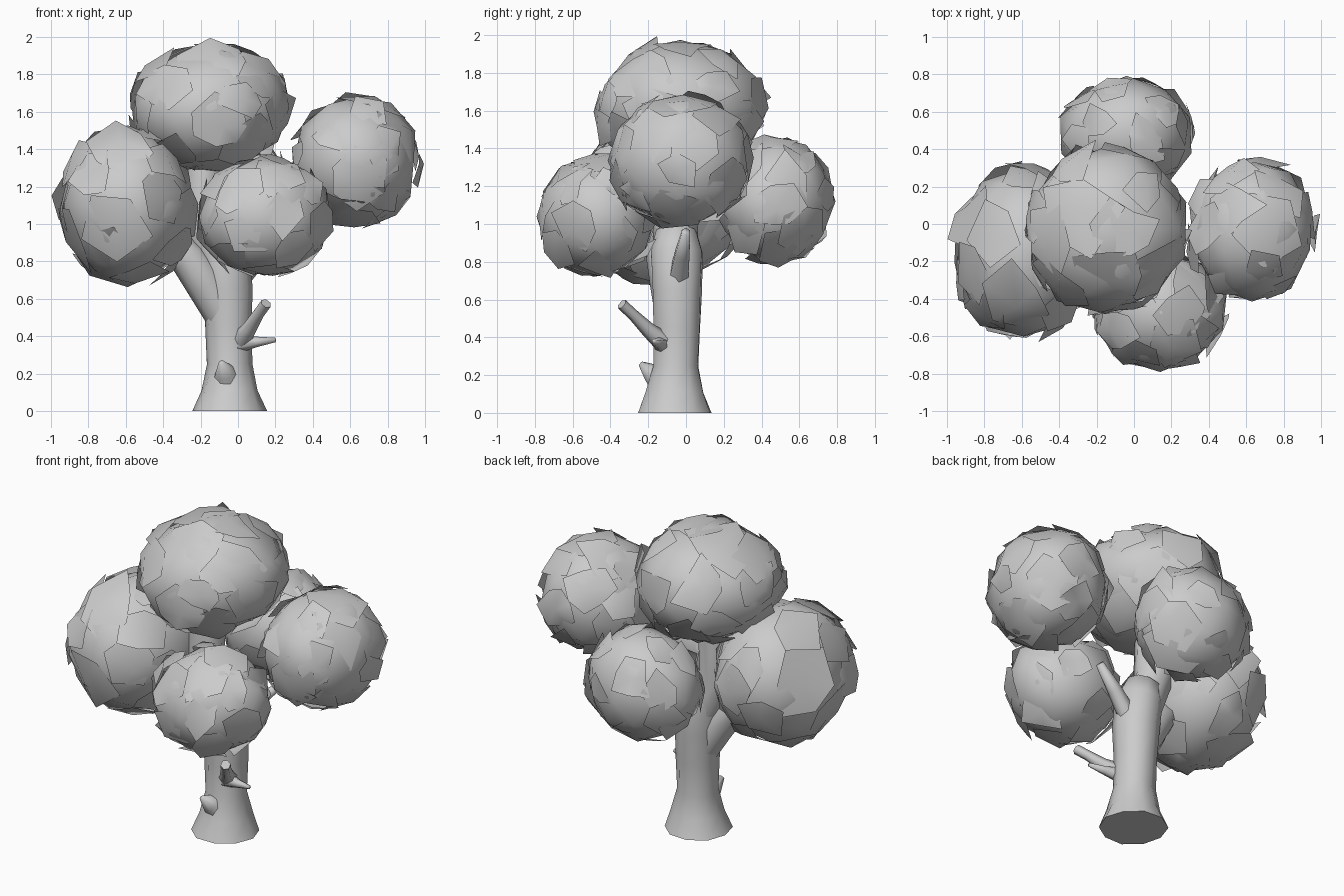
import bpy, bmesh, math, random
from mathutils import Vector

if "Cube" in bpy.data.objects:
    bpy.data.objects.remove(bpy.data.objects["Cube"])

random.seed(11)
grey = bpy.data.materials.new("pale grey")
grey.diffuse_color = (0.6, 0.6, 0.6, 1)
grey.use_nodes = True
grey.node_tree.nodes["Principled BSDF"].inputs["Base Color"].default_value = grey.diffuse_color


def finish(name, bm, angle):
    me = bpy.data.meshes.new(name)
    bm.to_mesh(me)
    bm.free()
    ob = bpy.data.objects.new(name, me)
    bpy.context.collection.objects.link(ob)
    me.materials.append(grey)
    bpy.ops.object.select_all(action='DESELECT')
    ob.select_set(True)
    bpy.context.view_layer.objects.active = ob
    bpy.ops.object.shade_smooth_by_angle(angle=math.radians(angle))
    return ob


def tube(name, path, sides, wobble=0.0):
    """Capped tube along (x, y, z, radius) points."""
    bm = bmesh.new()
    pts = [Vector(p[:3]) for p in path]
    rings = []
    for i, p in enumerate(path):
        d = (pts[min(i + 1, len(pts) - 1)] - pts[max(i - 1, 0)]).normalized()
        if i == 0 and p[2] == 0:
            d = Vector((0, 0, 1))
        u = d.cross(Vector((0.05, 1, 0))).normalized()
        v = d.cross(u)
        ring = []
        for k in range(sides):
            a = 2 * math.pi * k / sides
            r = p[3] * (1 + random.uniform(-wobble, wobble))
            ring.append(bm.verts.new(pts[i] + (u * math.cos(a) + v * math.sin(a)) * r))
        rings.append(ring)
    for a, b in zip(rings, rings[1:]):
        for k in range(sides):
            bm.faces.new((a[k], a[(k + 1) % sides], b[(k + 1) % sides], b[k]))
    bm.faces.new(rings[0][::-1])
    bm.faces.new(rings[-1])
    bmesh.ops.recalc_face_normals(bm, faces=bm.faces)
    return finish(name, bm, 85)


def clump(name, centre, radii, shards):
    """Ball of foliage: a faceted core wrapped in loose, ragged leaf sheets."""
    bm = bmesh.new()
    bmesh.ops.create_icosphere(bm, subdivisions=2, radius=0.97)
    for v in bm.verts:
        v.co *= random.uniform(0.95, 1.06)
    for i in range(shards):
        # evenly spread directions, slightly shuffled
        z = 1 - 2 * (i + 0.5) / shards
        a = i * 2.39996 + random.uniform(-0.3, 0.3)
        s = math.sqrt(1 - z * z)
        d = Vector((s * math.cos(a), s * math.sin(a), z))
        u = d.orthogonal().normalized()
        w = d.cross(u)
        mid = bm.verts.new(d * random.uniform(0.97, 1.03))
        n = random.randint(5, 7)
        turn = random.uniform(0, 6.28)
        size = random.uniform(0.3, 0.62)
        tilt = random.uniform(0, 0.06)
        rim = []
        for k in range(n):
            t = turn + 2 * math.pi * k / n
            q = d + (u * math.cos(t) + w * math.sin(t)) * size * random.uniform(0.55, 1.35)
            lift = random.uniform(0.92, 1.06) + tilt * math.cos(t)
            rim.append(bm.verts.new(q.normalized() * lift))
        for k in range(n):
            bm.faces.new((mid, rim[k], rim[(k + 1) % n]))
    for v in bm.verts:
        v.co = Vector(centre) + Vector([v.co[j] * radii[j] for j in range(3)])
    return finish(name, bm, 65)


# Trunk with flared foot
tube("trunk", [(-0.045, -0.06, 0, 0.20), (-0.045, -0.06, 0.11, 0.155),
               (-0.045, -0.055, 0.25, 0.125), (-0.05, -0.05, 0.45, 0.125),
               (-0.055, -0.05, 0.65, 0.135), (-0.08, -0.05, 0.85, 0.14),
               (-0.11, -0.05, 0.96, 0.11), (-0.13, -0.05, 1.0, 0.04)], 10, 0.04)

# Branches reaching into the foliage
tube("left_branch", [(-0.07, -0.06, 0.50, 0.10), (-0.17, -0.08, 0.68, 0.11),
                     (-0.27, -0.11, 0.82, 0.10), (-0.5, -0.14, 1.05, 0.06)], 8)
tube("top_branch", [(-0.1, -0.05, 0.80, 0.12), (-0.2, -0.06, 1.05, 0.12),
                    (-0.17, -0.04, 1.42, 0.10)], 8)
tube("right_branch", [(0.0, -0.04, 0.70, 0.06), (0.13, -0.02, 0.84, 0.045),
                      (0.26, 0.0, 0.96, 0.025)], 6)

# Twigs and knots low on the trunk
tube("forked_twig", [(0.0, -0.10, 0.36, 0.06), (0.06, -0.20, 0.44, 0.04),
                     (0.11, -0.28, 0.52, 0.03), (0.15, -0.34, 0.575, 0.03)], 6)
tube("twig_spike", [(0.0, -0.12, 0.36, 0.05), (0.10, -0.15, 0.37, 0.028),
                    (0.20, -0.17, 0.38, 0.012)], 6)
tube("front_knot", [(-0.05, -0.10, 0.14, 0.09), (-0.07, -0.18, 0.21, 0.055),
                    (-0.09, -0.24, 0.26, 0.015)], 7)

# Foliage clumps
for name, c, r in [
    ("top_foliage", (-0.15, -0.03, 1.62), (0.44, 0.465, 0.355)),
    ("right_foliage", (0.63, -0.03, 1.335), (0.35, 0.385, 0.36)),
    ("left_foliage", (-0.59, -0.15, 1.10), (0.385, 0.475, 0.435)),
    ("front_foliage", (0.14, -0.47, 1.04), (0.365, 0.315, 0.33)),
    ("back_foliage", (-0.04, 0.475, 1.12), (0.365, 0.315, 0.345)),
]:
    clump(name, c, r, 24)
